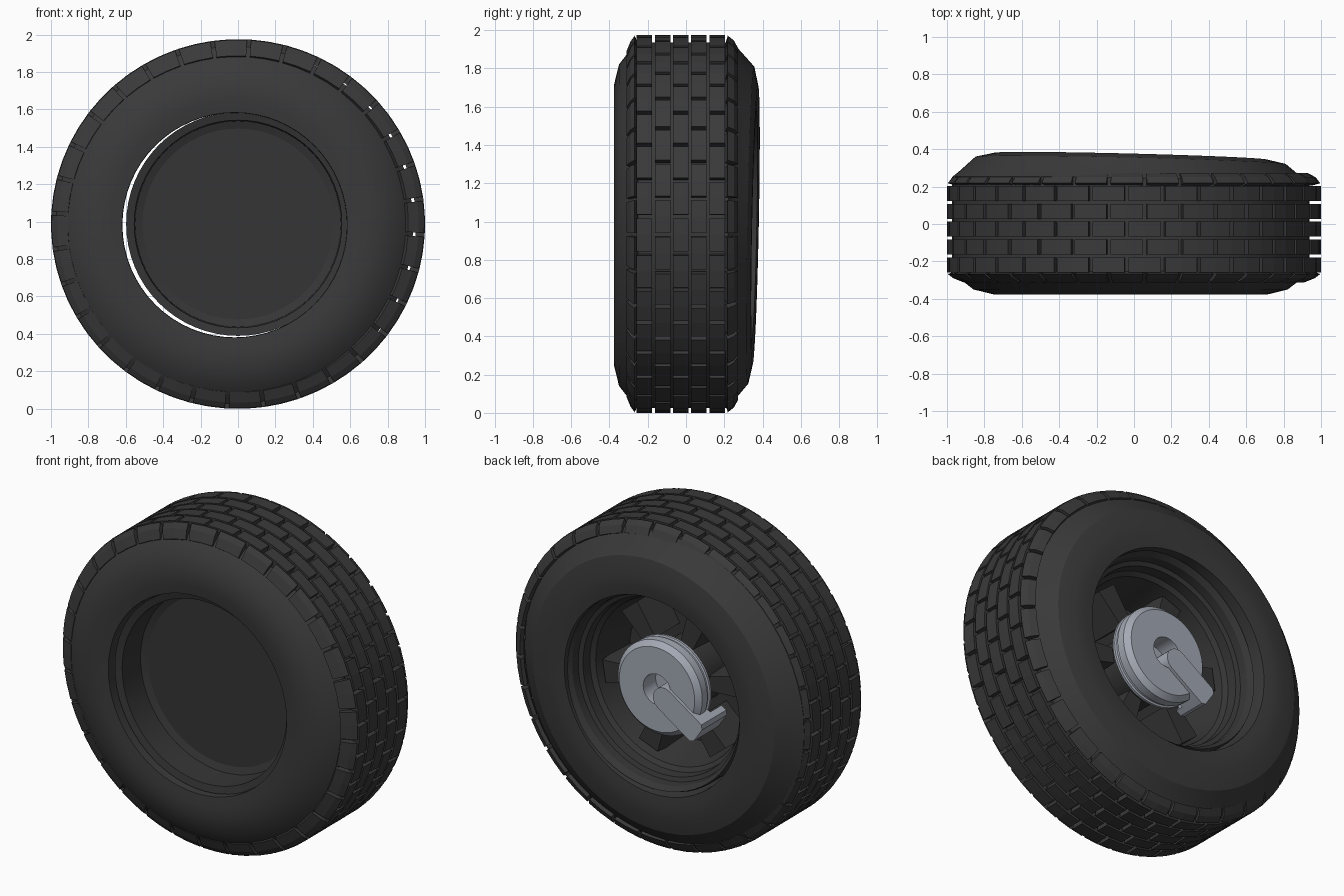
import bpy, bmesh
from math import sin, cos, pi, radians
from mathutils import Matrix, Vector

cube = bpy.data.objects.get("Cube")
if cube:
    bpy.data.objects.remove(cube)

CENTRE = Vector((0, 0, 0.987))
BLOCKS = 32


def material(name, rgb):
    m = bpy.data.materials.new(name)
    m.use_nodes = True
    m.diffuse_color = (*rgb, 1)
    m.node_tree.nodes["Principled BSDF"].inputs["Base Color"].default_value = (*rgb, 1)
    return m


rubber = material("dark rubber", (0.042, 0.042, 0.042))
rim_paint = material("dark rim", (0.036, 0.036, 0.036))
steel = material("blue grey steel", (0.37, 0.4, 0.46))


def finish(bm, name, mat, smooth=None):
    bmesh.ops.remove_doubles(bm, verts=bm.verts, dist=0.0001)
    bmesh.ops.recalc_face_normals(bm, faces=bm.faces)
    mesh = bpy.data.meshes.new(name)
    bm.to_mesh(mesh)
    bm.free()
    mesh.materials.append(mat)
    obj = bpy.data.objects.new(name, mesh)
    obj.location = CENTRE
    bpy.context.collection.objects.link(obj)
    if smooth:
        bpy.ops.object.select_all(action="DESELECT")
        obj.select_set(True)
        bpy.context.view_layer.objects.active = obj
        bpy.ops.object.shade_smooth_by_angle(angle=radians(smooth))
    return obj


def sweep(bm, profile, start, end, steps, closed_profile=True):
    """Sweep (radius, y) points around the axle from one angle to another."""
    full = abs(end - start - 2 * pi) < 0.001
    rings = []
    for i in range(steps + 1):
        a = start + (end - start) * i / steps
        rings.append([bm.verts.new((r * sin(a), y, r * cos(a))) for r, y in profile])
    count = len(profile) if closed_profile else len(profile) - 1
    for a, b in zip(rings, rings[1:]):
        for j in range(count):
            k = (j + 1) % len(profile)
            bm.faces.new((a[j], a[k], b[k], b[j]))
    if not full:
        bm.faces.new(rings[0])
        bm.faces.new(rings[-1])


def lathe(name, profile, mat, segments=64, closed=True, smooth=25):
    bm = bmesh.new()
    sweep(bm, profile, 0, 2 * pi, segments, closed)
    bmesh.ops.dissolve_degenerate(bm, dist=0.0001, edges=bm.edges)
    return finish(bm, name, mat, smooth)


def prism(bm, outline, y0, y1):
    """Extrude an (x, z) outline along the axle."""
    near = [bm.verts.new((x, y0, z)) for x, z in outline]
    far = [bm.verts.new((x, y1, z)) for x, z in outline]
    bm.faces.new(near)
    bm.faces.new(far)
    for i in range(len(outline)):
        j = (i + 1) % len(outline)
        bm.faces.new((near[i], near[j], far[j], far[i]))
    return near + far


# Tyre body, sitting a touch off centre, with its back sidewall leaning slightly
tyre = lathe("tyre_body", [
    (0.6, -0.31), (0.602, -0.366), (0.66, -0.374), (0.73, -0.377), (0.84, -0.35),
    (0.92, -0.288), (0.955, -0.258), (0.955, 0.235), (0.92, 0.262),
    (0.83, 0.34), (0.73, 0.362), (0.66, 0.362), (0.602, 0.355), (0.6, 0.31)], rubber)
for v in tyre.data.vertices:
    if v.co.y > 0.2:
        v.co.y += (0.02 * v.co.z - 0.025 * v.co.x) * v.co.y / 0.36
tyre.location += Vector((-0.018, 0, -0.006))

# Tread: five brick-laid rows and a sloping row on each shoulder
rows = [[(0.94, y - 0.04), (0.988, y - 0.04), (0.988, y + 0.04), (0.94, y + 0.04)]
        for y in (-0.218, -0.122, -0.027, 0.067, 0.163)]
front_shoulder = [(0.94, -0.25), (0.985, -0.268), (0.955, -0.29), (0.9, -0.312), (0.885, -0.29)]
back_shoulder = [(0.94, 0.205), (0.985, 0.218), (0.96, 0.25), (0.92, 0.272), (0.91, 0.25)]
bm = bmesh.new()
pitch = 2 * pi / BLOCKS
for n, profile in enumerate([front_shoulder] + rows + [back_shoulder]):
    for i in range(BLOCKS):
        a = (i + 0.5 * (n % 2) + 0.3) * pitch
        sweep(bm, profile, a + 0.011, a + pitch - 0.011, 2)
tread = finish(bm, "tread_blocks", rubber)
tread.scale.x = 1.012

# Rim: closed recessed front plate, stepped barrel open to the back
lathe("rim", [
    (0, -0.14), (0.51, -0.14), (0.55, -0.155), (0.555, -0.325), (0.598, -0.335),
    (0.598, 0.30), (0.59, 0.32), (0.565, 0.29), (0.56, 0.24), (0.535, 0.23),
    (0.53, 0.17), (0.505, 0.15), (0.47, 0.0), (0.45, -0.1), (0, -0.1)],
    rim_paint, closed=False, smooth=15)

# Six wide tapered ribs standing against the barrel
bm = bmesh.new()
for i in range(6):
    verts = prism(bm, [(-0.06, 0.25), (0.06, 0.25), (0.09, 0.475), (-0.09, 0.475)], -0.11, 0.12)
    for v in verts:
        if v.co.y > 0:
            v.co.x *= 0.75
    bmesh.ops.rotate(bm, verts=verts, matrix=Matrix.Rotation(radians(39 + 60 * i), 3, "Y"))
finish(bm, "rim_ribs", rim_paint)

# Hub drum with a chamfered face and a centre socket
lathe("hub_drum", [
    (0, 0.16), (0.093, 0.16), (0.093, 0.28), (0.255, 0.28), (0.285, 0.25), (0.285, 0.2),
    (0.275, 0.195), (0.275, 0.18), (0.285, 0.175), (0.285, 0.16), (0.25, 0.14), (0, 0.14)],
    steel, closed=False)
lathe("axle", [(0, 0.15), (0.2, 0.15), (0.2, -0.11), (0, -0.11)], rim_paint, 32, False)

# Arm running from the socket over the drum edge, with a claw turned inwards
bm = bmesh.new()
half = 0.072
round_end = [(half * cos(t * pi / 8), 0.07 - half * sin(t * pi / 8)) for t in range(9)]
prism(bm, round_end + [(-half, 0.33), (-half * 0.7, 0.35), (half * 0.7, 0.35), (half, 0.33)], 0.17, 0.3)
prism(bm, [(-half, 0.292), (half, 0.292), (half, 0.33), (half * 0.7, 0.35),
           (-half * 0.7, 0.35), (-half, 0.33)], 0.06, 0.18)
bmesh.ops.rotate(bm, verts=bm.verts, matrix=Matrix.Rotation(radians(236), 3, "Y"))
finish(bm, "hub_arm", steel, 30)
